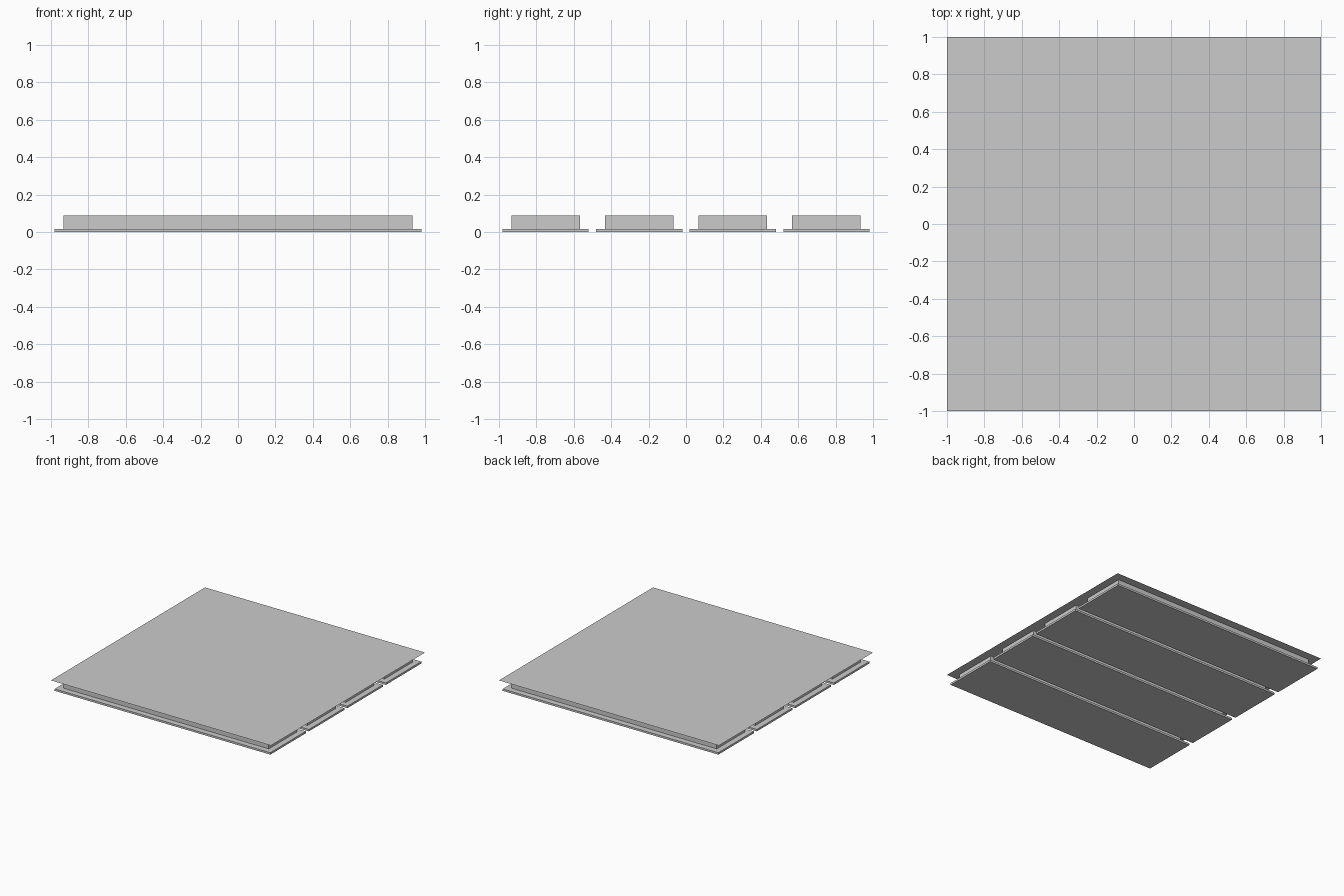
import bpy, bmesh

if "Cube" in bpy.data.objects:
    bpy.data.objects.remove(bpy.data.objects["Cube"])

grey = bpy.data.materials.new("light_grey")
grey.diffuse_color = (0.6, 0.6, 0.6, 1)
grey.use_nodes = True
grey.node_tree.nodes["Principled BSDF"].inputs["Base Color"].default_value = grey.diffuse_color


def add_mesh(name, bm):
    me = bpy.data.meshes.new(name)
    bm.to_mesh(me)
    bm.free()
    me.materials.append(grey)
    ob = bpy.data.objects.new(name, me)
    bpy.context.collection.objects.link(ob)


def box(name, hx, hy, y, z0, z1):
    bm = bmesh.new()
    bmesh.ops.create_cube(bm, size=1)
    for v in bm.verts:
        v.co = (v.co.x * 2 * hx, y + v.co.y * 2 * hy, z0 + (v.co.z + 0.5) * (z1 - z0))
    add_mesh(name, bm)


# Four strips: a wide base flange with a narrower raised body
for i in range(4):
    y = -0.75 + 0.5 * i
    box(f"base_flange_{i + 1}", 0.98, 0.23, y, 0.0, 0.016)
    box(f"raised_body_{i + 1}", 0.932, 0.182, y, 0.016, 0.087)

# Thin square cover sheet
bm = bmesh.new()
bmesh.ops.create_grid(bm, x_segments=1, y_segments=1, size=1)
for v in bm.verts:
    v.co.z = 0.088
add_mesh("cover_sheet", bm)
